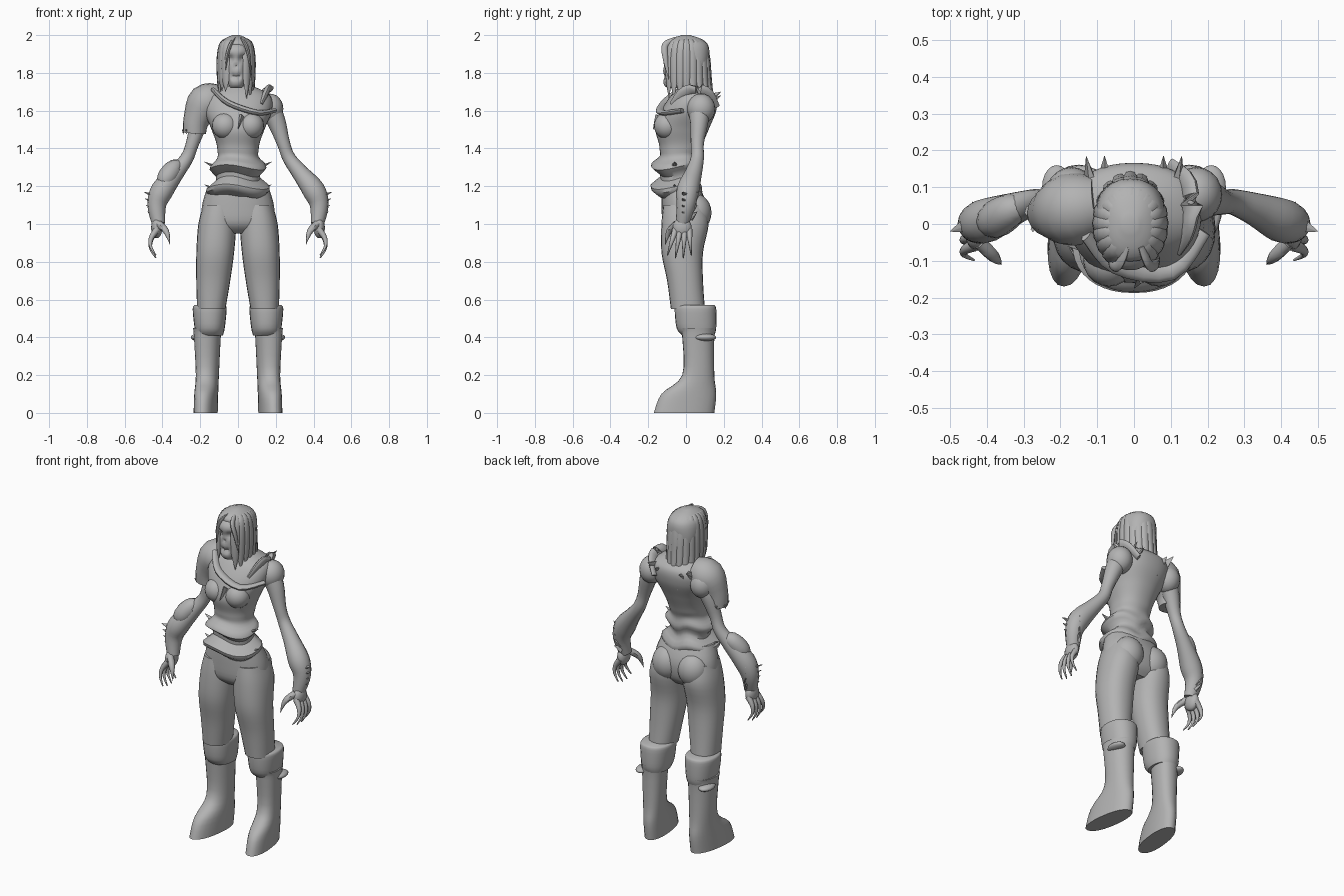
import bpy, bmesh, math, random
from mathutils import Vector

random.seed(4)
cube = bpy.data.objects.get("Cube")
if cube:
    bpy.data.objects.remove(cube)

grey = bpy.data.materials.new("plain grey")
grey.use_nodes = True
tone = (.45, .45, .45, 1)
grey.diffuse_color = tone
grey.node_tree.nodes["Principled BSDF"].inputs["Base Color"].default_value = tone
parts = []


def finish(name, bm, mirror=False):
    """Turn a bmesh into a named object, optionally mirrored across x."""
    bmesh.ops.recalc_face_normals(bm, faces=bm.faces)
    mesh = bpy.data.meshes.new(name)
    bm.to_mesh(mesh)
    bm.free()
    mesh.materials.append(grey)
    obj = bpy.data.objects.new(name, mesh)
    bpy.context.collection.objects.link(obj)
    if mirror:
        modifier = obj.modifiers.new("mirror", "MIRROR")
        modifier.use_mirror_merge = False
    parts.append(obj)
    return obj


def smooth_rows(rows, steps):
    """Catmull-Rom interpolation between rows of numbers."""
    padded = [rows[0], *rows, rows[-1]]
    result = []
    for before, start, end, after in zip(padded, padded[1:], padded[2:], padded[3:]):
        for k in range(steps):
            t = k / steps
            row = []
            for p, q, r, s in zip(before, start, end, after):
                bend = p - 2.5 * q + 2 * r - s / 2
                twist = 1.5 * (q - r) + (s - p) / 2
                row.append(q + t * ((r - p) / 2 + t * (bend + t * twist)))
            result.append(row)
    result.append(rows[-1])
    return result


def skin(rings):
    """Bridge rings of points and cap both ends."""
    bm = bmesh.new()
    loops = [[bm.verts.new(point) for point in ring] for ring in rings]
    for low, high in zip(loops, loops[1:]):
        for i in range(len(low)):
            bm.faces.new((low[i - 1], low[i], high[i], high[i - 1]))
    bm.faces.new(reversed(loops[0]))
    bm.faces.new(loops[-1])
    return bm


def rounded(value, power):
    return math.copysign(abs(value) ** power, value)


def loft(name, rows, x=0, lean=0, shear=0, sides=24, steps=4, power=.9, mirror=False):
    """Horizontal sections, each given as height, half width, front y, back y."""
    rings = []
    for z, half, front, back in smooth_rows(rows, steps):
        ring = []
        for i in range(sides):
            angle = math.tau * i / sides
            y = (front + back) / 2 + (back - front) / 2 * rounded(math.sin(angle), power)
            across = half * rounded(math.cos(angle), power)
            ring.append((x + lean * z - shear * y + across, y, z))
        rings.append(ring)
    return finish(name, skin(rings), mirror)


def tube(name, rows, sides=12, steps=4, flat=1, ref=(0, 1, 0), mirror=False):
    """Tube along points given as x, y, z, radius; flat squeezes it across ref."""
    rows = smooth_rows(rows, steps)
    points = [Vector(row[:3]) for row in rows]
    rings = []
    for i, point in enumerate(points):
        ahead = points[min(i + 1, len(points) - 1)]
        tangent = (ahead - points[max(i - 1, 0)]).normalized()
        u = tangent.cross(Vector(ref)).normalized()
        v = tangent.cross(u)
        radius = max(rows[i][3], .001)
        angles = [math.tau * k / sides for k in range(sides)]
        rings.append([point + radius * (u * flat * math.cos(a) + v * math.sin(a))
                      for a in angles])
    return finish(name, skin(rings), mirror)


def ball(name, centre, size, mirror=False):
    bm = bmesh.new()
    bmesh.ops.create_uvsphere(bm, u_segments=20, v_segments=12, radius=1)
    bmesh.ops.scale(bm, vec=size, verts=bm.verts)
    bmesh.ops.translate(bm, vec=centre, verts=bm.verts)
    return finish(name, bm, mirror)


def spike(name, base, tip, radius=.025, mirror=False):
    """Flat torn scrap of cloth running from base to tip."""
    tube(name, [(*base, radius), (*tip, 0)], sides=5, steps=1, flat=.5,
         ref=(.3, 1, .2), mirror=mirror)


# Boots with thick folded cuffs
loft("boot", [(0, .06, -.17, .15), (.1, .06, -.13, .16), (.2, .06, -.02, .15),
              (.4, .07, -.02, .15), (.45, .075, -.03, .16)],
     x=.17, shear=.12, mirror=True)
loft("boot_cuff", [(.41, .07, -.02, .15), (.45, .08, -.05, .16),
                   (.55, .09, -.06, .16), (.57, .08, -.05, .15)], x=.15, mirror=True)
ball("boot_strap", (.21, .1, .4), (.04, .06, .02), mirror=True)

# Trousers
loft("trouser_leg", [(.55, .075, -.08, .1), (.7, .09, -.1, .09), (.85, .1, -.13, .09),
                     (1, .1, -.13, .12), (1.1, .08, -.12, .1)],
     x=.18, lean=-.07, mirror=True)
loft("trouser_hips", [(.95, .15, -.07, .06), (1, .19, -.12, .1),
                      (1.1, .19, -.13, .11), (1.2, .16, -.13, .07)])
ball("seat_cheek", (.085, .05, 1.06), (.09, .085, .1), mirror=True)

# Shirt body with wavy rolls around the waist
shirt = loft("shirt", [(1.15, .15, -.16, .08), (1.3, .13, -.16, .06), (1.4, .11, -.14, .08),
                       (1.5, .14, -.16, .12), (1.6, .18, -.13, .16), (1.68, .17, -.08, .16),
                       (1.73, .08, -.03, .1)], sides=40, steps=8)
for vertex in shirt.data.vertices:
    x, y, z = vertex.co
    fade = max(0, min(1, 10 * (1.4 - z)))
    roll = 1 + .18 * fade * math.cos(math.tau * (z - 1.19) / .12)
    wave = .014 * fade * math.sin(3 * math.atan2(y, x) + 1)
    vertex.co = (x * roll, y * roll, z + wave)
ball("bust", (.068, -.1, 1.52), (.07, .07, .07), mirror=True)

# Right sleeve, draped neckline and torn edges
tube("sleeve", [(-.1, .05, 1.66, .08), (-.17, .04, 1.64, .1), (-.22, .03, 1.55, .07),
                (-.23, .03, 1.48, .06)], sides=20)
tube("draped_neckline", [(-.13, -.03, 1.71, .02), (-.05, -.11, 1.64, .026),
                         (.1, -.13, 1.59, .024), (.19, -.02, 1.6, .02)], flat=.6)
tube("shoulder_strap", [(.12, -.07, 1.63, .02), (.15, 0, 1.7, .035),
                        (.15, .1, 1.7, .035), (.1, .16, 1.62, .02)], flat=.5)
spike("torn_shoulder", (.13, .05, 1.69), (.165, .06, 1.735))
spike("torn_neckline", (.02, -.14, 1.57), (0, -.175, 1.5))
spike("torn_collar", (.12, .13, 1.67), (.13, .185, 1.7), mirror=True)
spike("torn_collar_edge", (.08, .13, 1.65), (.08, .185, 1.68), mirror=True)
for i in range(7):
    rim = (-.24 + .05 * math.cos(i), .03 + .05 * math.sin(i))
    spike("torn_sleeve", (*rim, 1.5), (*rim, 1.475), radius=.015)
for z in (1.2, 1.32):
    spike("torn_waist", (.12, -.06, z - .02), (.18, -.06, z + .01), mirror=True)

# Arms with ragged wrist wraps
tube("arm", [(.15, .07, 1.64, .06), (.2, .07, 1.55, .05), (.24, .06, 1.43, .035),
             (.27, .06, 1.35, .035), (.33, .04, 1.27, .045), (.4, .01, 1.18, .06),
             (.43, 0, 1.1, .05), (.42, -.02, 1, .035)], sides=16, mirror=True)
ball("shoulder", (.17, .08, 1.61), (.07, .075, .08), mirror=True)
for i in range(4):
    z = 1.17 - .035 * i
    spike("torn_cuff", (.45, 0, z - .02), (.5 - .007 * i, -.02, z), mirror=True)
    spike("torn_cuff_back", (.42, .02, z - .03), (.44, .06, z), mirror=True)
tube("elbow_pad", [(-.28, .05, 1.3, .015), (-.33, .04, 1.3, .045),
                   (-.38, .01, 1.24, .05), (-.4, 0, 1.18, .02)])

# Clawed hands with curled, tapering fingers
ball("palm", (.43, -.02, .98), (.03, .05, .055), mirror=True)
for i in range(4):
    spread = -.07 + .03 * i
    length = .045 + .005 * (i in (1, 2))
    tube("finger", [(.43 + .035 * math.sin(t), spread * (.8 + .2 * t), .97 - length * t,
                     .018 - .005 * t) for t in range(4)], sides=8, mirror=True)
tube("thumb", [(.42, -.05, 1, .02), (.38, -.09, .96, .016), (.36, -.11, .89, 0)],
     sides=8, mirror=True)

# Neck and gaunt head with sunken eyes, nose and open mouth
tube("neck", [(0, .06, 1.66, .07), (0, .03, 1.72, .05), (0, 0, 1.8, .045)])
head = loft("head", [(1.72, .03, -.1, -.05), (1.75, .045, -.12, 0), (1.85, .07, -.12, .08),
                     (1.93, .075, -.12, .09), (1.99, .03, -.04, .04)],
            x=-.01, sides=48, steps=8)
dents = [(-.043, 1.875, .018), (.023, 1.875, .018), (-.01, 1.835, .01),
         (-.025, 1.78, .013), (.005, 1.78, .013)]
for vertex in head.data.vertices:
    x, y, z = vertex.co
    if y < 0:
        vertex.co.y += sum(1.4 * size * math.exp(-((x - across) ** 2 + (z - up) ** 2) / size ** 2)
                           for across, up, size in dents)

# Hair: a cap and long hanging locks, with the face left open
loft("hair_cap", [(1.75, .06, .02, .1), (1.85, .09, -.03, .12), (1.94, .09, -.1, .12),
                  (1.98, .06, -.08, .08), (2, .02, -.02, .02)], x=-.01)
locks = 17
for i in range(locks):
    angle = math.radians(-52 + 284 * i / (locks - 1))
    c, s = math.cos(angle), math.sin(angle)
    back = max(0, s)
    end = 1.68 - .11 * back + random.uniform(-.03, .03)
    path = [(.2, 1.985, .012), (.8, 1.96, .024), (1, 1.88, .026),
            (1 + .1 * back, 1.76, .022), (1 + .35 * back, end, 0)]
    tube("hair_lock", [(.09 * c * out - .01, .115 * s * out, z, radius)
                       for out, z, radius in path], sides=8, flat=.5, ref=(-s, c, 0))
for name, side in (("left_fringe", 1), ("right_fringe", -1)):
    tube(name, [(.02 * side, -.06, 1.98, .012), (.04 * side, -.11, 1.95, .016),
                (.06 * side, -.11, 1.88, .014), (.07 * side, -.09, 1.76, 0)],
         sides=8, flat=.6)

# Smooth shading with crisp edges
bpy.ops.object.select_all(action="DESELECT")
for obj in parts:
    obj.select_set(True)
bpy.context.view_layer.objects.active = parts[0]
bpy.ops.object.shade_smooth_by_angle(angle=math.radians(45))
